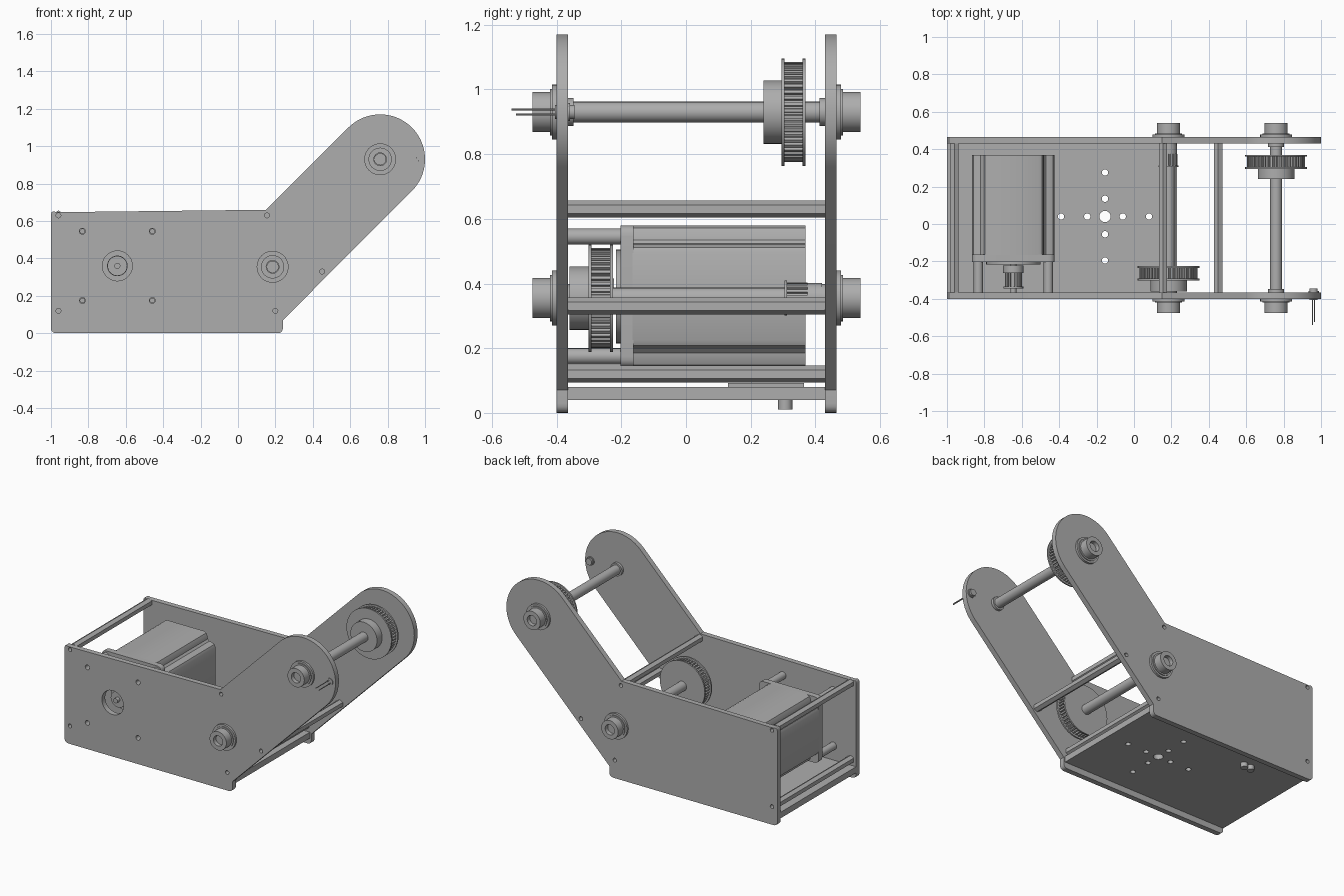
import bpy, bmesh
from math import sin, cos, pi, radians
from mathutils import Matrix, Vector

old = bpy.data.objects.get("Cube")
if old:
    bpy.data.objects.remove(old, do_unlink=True)

grey = bpy.data.materials.new("machined_grey")
grey.use_nodes = True
COLOUR = (0.42, 0.42, 0.42, 1)
grey.diffuse_color = COLOUR
grey.node_tree.nodes["Principled BSDF"].inputs["Base Color"].default_value = COLOUR
parts = []


def circle(cx, cy, r, n=40, a0=0.0, sweep=2 * pi):
    return [(cx + r * cos(a0 + sweep * i / n), cy + r * sin(a0 + sweep * i / n)) for i in range(n)]


def rounded(points, r):
    """Round every corner of a closed outline with a short quadratic arc."""
    out = []
    for i, p in enumerate(points):
        p = Vector(p)
        a = p + (Vector(points[i - 1]) - p).normalized() * r
        b = p + (Vector(points[(i + 1) % len(points)]) - p).normalized() * r
        for k in range(6):
            t = k / 5
            q = a * (1 - t) ** 2 + p * 2 * t * (1 - t) + b * t * t
            out.append((q.x, q.y))
    return out


def prism(name, outlines, lo, hi, axis="y"):
    """Extrude filled outlines (first the rim, then holes) from lo to hi along y or z."""
    curve = bpy.data.curves.new(name, "CURVE")
    curve.dimensions = "2D"
    curve.fill_mode = "BOTH"
    curve.extrude = (hi - lo) / 2
    for pts in outlines:
        s = curve.splines.new("POLY")
        s.points.add(len(pts) - 1)
        for v, p in zip(s.points, pts):
            v.co = (p[0], p[1], 0, 1)
        s.use_cyclic_u = True
    temp = bpy.data.objects.new(name + "_outline", curve)
    bpy.context.collection.objects.link(temp)
    graph = bpy.context.evaluated_depsgraph_get()
    mesh = bpy.data.meshes.new_from_object(temp.evaluated_get(graph))
    bpy.data.objects.remove(temp, do_unlink=True)
    mid = (lo + hi) / 2
    if axis == "y":
        mesh.transform(Matrix.Translation((0, mid, 0)) @ Matrix.Rotation(pi / 2, 4, "X"))
    else:
        mesh.transform(Matrix.Translation((0, 0, mid)))
    bm = bmesh.new()
    bm.from_mesh(mesh)
    bmesh.ops.remove_doubles(bm, verts=bm.verts, dist=1e-5)
    bmesh.ops.recalc_face_normals(bm, faces=bm.faces)
    bm.to_mesh(mesh)
    bm.free()
    mesh.materials.clear()
    mesh.materials.append(grey)
    ob = bpy.data.objects.new(name, mesh)
    bpy.context.collection.objects.link(ob)
    parts.append(ob)
    return ob


def disc(name, c, r, lo, hi, bore=0, n=40):
    rims = [circle(*c, r, n)] + ([circle(*c, bore, n)] if bore else [])
    return prism(name, rims, lo, hi)


def toothed(name, c, r, depth, teeth, lo, hi):
    rim = []
    for i in range(teeth):
        for f, rr in ((0, r), (0.5, r), (0.6, r - depth), (0.9, r - depth)):
            a = 2 * pi * (i + f) / teeth
            rim.append((c[0] + rr * cos(a), c[1] + rr * sin(a)))
    prism(name, [rim], lo, hi)


FRONT, BACK = (-0.40, -0.365), (0.43, 0.465)
LOW, TOP, MOTOR = (0.185, 0.355), (0.76, 0.93), (-0.645, 0.36)
SPACERS = [(-0.96, 0.63), (0.155, 0.63), (0.45, 0.33), (0.2, 0.12), (-0.96, 0.12)]
MOUNTS = [(MOTOR[0] + sx * 0.187, MOTOR[1] + sz * 0.185) for sx in (-1, 1) for sz in (-1, 1)]

# Side plates: box with an arm rising at 45 degrees to a round end
r = 0.24
body = rounded([(-1, 0.66), (-1, 0), (0.24, 0), (0.24, 0.07)], 0.03)[:18]
outline = body + [(0.24, 0.07)] + circle(*TOP, r, 40, -pi / 4, pi) \
    + [(TOP[0] - r * sin(pi / 4), TOP[1] + r * sin(pi / 4)), (0.15, 0.66)]
screw_holes = [circle(*p, 0.013, 16) for p in SPACERS]
mount_holes = [circle(*p, 0.016, 16) for p in MOUNTS]
prism("front_side_plate", [outline, circle(*MOTOR, 0.08)] + screw_holes + mount_holes, *FRONT)
prism("back_side_plate", [outline] + screw_holes, *BACK)

# Base plate with a cross of holes
hx, hy = -0.155, 0.04
holes = [circle(hx, hy, 0.03)]
for d in (-0.235, -0.095, 0.095, 0.235):
    holes += [circle(hx + d, hy, 0.017, 20), circle(hx, hy + d, 0.017, 20)]
base = [(-1, FRONT[1]), (0.23, FRONT[1]), (0.23, BACK[0]), (-1, BACK[0])]
prism("base_plate", [base] + holes, 0.04, 0.08, "z")

# Hexagonal spacer rods
for p in SPACERS:
    prism("spacer_rod", [circle(*p, 0.026, 6, pi / 6)], FRONT[1], BACK[0])

# Shafts with flanged bearings, mirrored about the middle of the frame
for c, label in ((LOW, "lower"), (TOP, "upper")):
    disc(label + "_shaft", c, 0.032, -0.45, 0.515)
    for name, rad, bore, lo, hi in (("bearing_flange", 0.085, 0.03, -0.414, -0.395),
                                    ("bearing_ring", 0.072, 0.03, -0.42, -0.41),
                                    ("bearing_hub", 0.062, 0.034, -0.475, -0.41),
                                    ("inner_collar", 0.043, 0.03, -0.368, -0.348)):
        disc(f"{label}_front_{name}", c, rad, lo, hi, bore)
        disc(f"{label}_back_{name}", c, rad, 0.065 - hi, 0.065 - lo, bore)


# Large flanged belt pulleys
def pulley(label, c, hub, teeth_lo, teeth_hi):
    disc(label + "_pulley_hub", c, 0.098, *hub)
    toothed(label + "_pulley_teeth", c, 0.155, 0.012, 48, teeth_lo, teeth_hi)
    for y in (teeth_lo, teeth_hi):
        disc(label + "_pulley_flange", c, 0.166, y - 0.005, y + 0.005)


pulley("upper", TOP, (0.24, 0.30), 0.30, 0.365)
pulley("lower", LOW, (-0.36, -0.295), -0.297, -0.23)

# Small pulley on the lower shaft
toothed("small_pulley_teeth", LOW, 0.048, 0.007, 16, 0.312, 0.375)
disc("small_pulley_flange", LOW, 0.054, 0.305, 0.313)
disc("small_pulley_collar", LOW, 0.046, 0.375, 0.42)

# Motor: scalloped body, mounting face, pilot and standoffs
quarter = [(0.135, 0.22), (0.152, 0.212), (0.16, 0.195), (0.163, 0.175),
           (0.175, 0.163), (0.195, 0.16), (0.212, 0.152), (0.22, 0.135)]
section = []
for k in range(4):
    ca, sa = round(cos(-k * pi / 2)), round(sin(-k * pi / 2))
    section += [(MOTOR[0] + x * ca - z * sa, MOTOR[1] + x * sa + z * ca) for x, z in quarter]
prism("motor_body", [section], -0.165, 0.37)
h = 0.22
face = [(MOTOR[0] + sx * h, MOTOR[1] + sz * h) for sx, sz in ((-1, -1), (1, -1), (1, 1), (-1, 1))]
prism("motor_face", [rounded(face, 0.035)], -0.202, -0.163)
disc("motor_pilot", MOTOR, 0.145, -0.216, -0.2)
for p in MOUNTS:
    disc("motor_standoff", p, 0.025, FRONT[1], -0.2, 0.012, 20)

# Motor shaft and drive pulley
disc("motor_shaft", MOTOR, 0.016, -0.37, -0.2)
disc("drive_pulley_hub", MOTOR, 0.055, -0.262, -0.222, 0.016)
toothed("drive_pulley_teeth", MOTOR, 0.046, 0.007, 16, -0.335, -0.26)
disc("drive_pulley_flange", MOTOR, 0.053, -0.345, -0.335, 0.016)

# Connector under the motor with two plugs through the base
pad = [(-0.70, 0.13), (-0.55, 0.13), (-0.55, 0.365), (-0.70, 0.365)]
prism("connector_pad", [pad], 0.078, 0.093, "z")
for x in (-0.65, -0.6):
    prism("connector_plug", [circle(x, 0.307, 0.022, 24)], 0.01, 0.08, "z")

# Sensor bulb in the front arm with two thin leads
led = (0.96, 0.93)
disc("sensor_flange", led, 0.028, -0.368, -0.358, n=24)
disc("sensor_bulb", led, 0.022, -0.405, -0.345, n=24)
for dx, dz, end in ((-0.006, 0.008, -0.54), (0.006, -0.008, -0.525)):
    disc("sensor_lead", (led[0] + dx, led[1] + dz), 0.003, end, -0.4, n=8)

# Smooth round walls, keep edges crisp
bpy.ops.object.select_all(action="DESELECT")
for ob in parts:
    ob.select_set(True)
bpy.context.view_layer.objects.active = parts[0]
bpy.ops.object.shade_smooth_by_angle(angle=radians(30))
